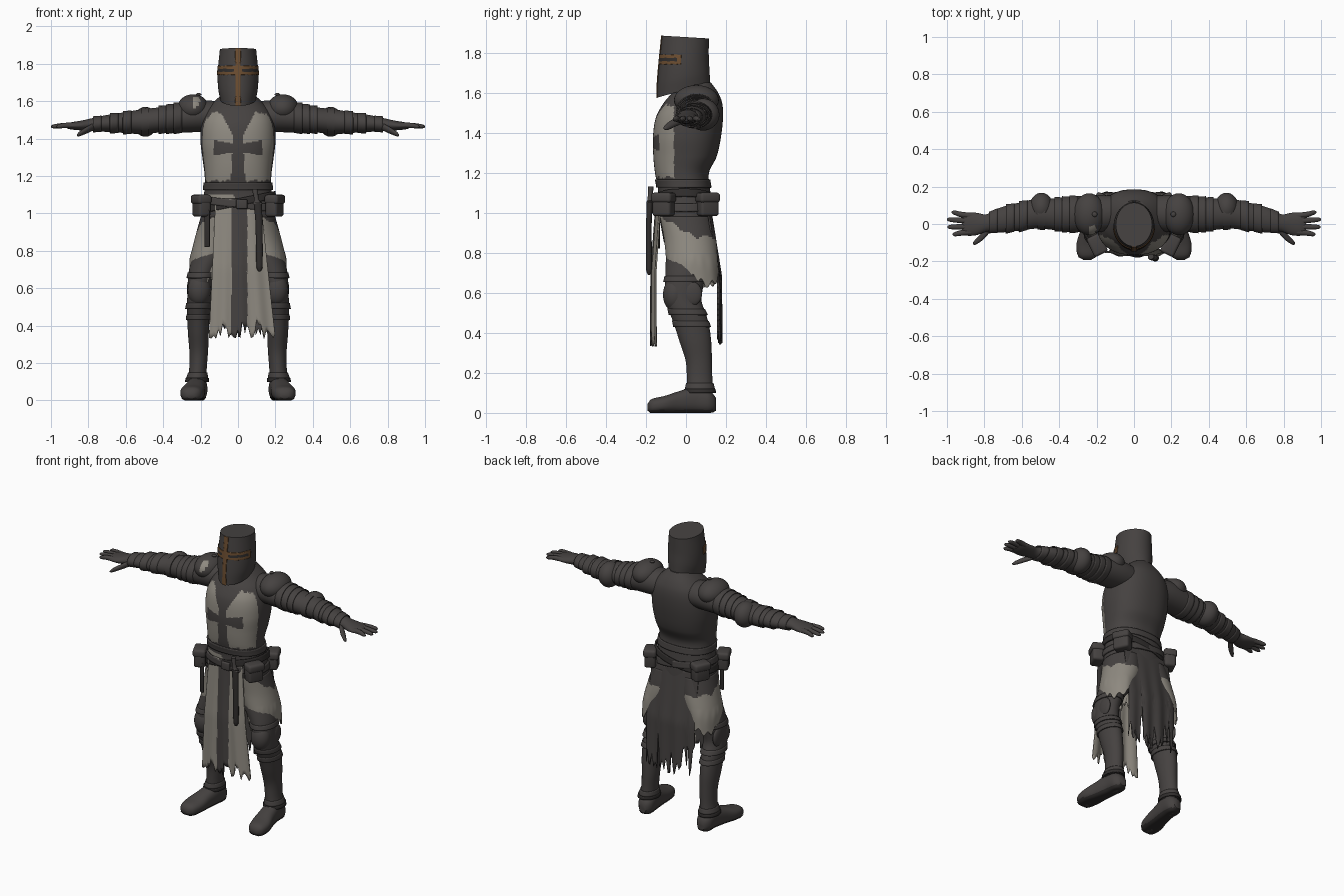
import bpy, bmesh, math, random
from mathutils import Vector

if "Cube" in bpy.data.objects:
    bpy.data.objects.remove(bpy.data.objects["Cube"], do_unlink=True)
random.seed(4)


def material(name, rgb):
    m = bpy.data.materials.new(name)
    m.use_nodes = True
    m.diffuse_color = (*rgb, 1)
    m.node_tree.nodes["Principled BSDF"].inputs["Base Color"].default_value = (*rgb, 1)
    return m


DARK = material("dark grey", (.06, .054, .052))
CLOTH = material("worn linen", (.27, .25, .215))
BRASS = material("dull brass", (.15, .075, .03))
BLACK = material("black leather", (.03, .027, .026))


def finish(name, bm, mats, rule=None, angle=50):
    bmesh.ops.recalc_face_normals(bm, faces=bm.faces)
    if rule:
        for f in bm.faces:
            f.material_index = int(rule(f.calc_center_median()))
    me = bpy.data.meshes.new(name)
    bm.to_mesh(me)
    bm.free()
    for m in mats:
        me.materials.append(m)
    ob = bpy.data.objects.new(name, me)
    bpy.context.collection.objects.link(ob)
    bpy.ops.object.select_all(action='DESELECT')
    ob.select_set(True)
    bpy.context.view_layer.objects.active = ob
    bpy.ops.object.shade_smooth_by_angle(angle=math.radians(angle))
    return ob


def sample(rings, v):
    # smooth interpolation between cross-sections (position, centre a, centre b, radius a, radius b)
    n = len(rings)
    i = max([k for k in range(n - 1) if rings[k][0] <= v + 1e-9] or [0])
    p, a, b, q = rings[max(i - 1, 0)], rings[i], rings[i + 1], rings[min(i + 2, n - 1)]
    h = b[0] - a[0]
    t = (v - a[0]) / h
    out = []
    for k in range(1, 5):
        ma, mb = (b[k] - p[k]) / (b[0] - p[0]) * h, (q[k] - a[k]) / (q[0] - a[0]) * h
        out.append(a[k] + t * ma + t * t * (3 * (b[k] - a[k]) - 2 * ma - mb)
                   + t ** 3 * (2 * (a[k] - b[k]) + ma + mb))
    return out


def loft(name, rings, axis='z', mats=(DARK,), rule=None, keep=None, warp=None, steps=24, segs=32,
         power=2, side=1, lo=None, hi=None, grow=0, flare=0, cap=True, thick=0):
    rings = sorted(rings)
    lo = rings[0][0] if lo is None else lo
    hi = rings[-1][0] if hi is None else hi
    bm = bmesh.new()
    loops = []
    for j in range(steps + 1):
        v = lo + (hi - lo) * j / steps
        ca, cb, ra, rb = sample(rings, v)
        g = grow + flare * j / steps
        loop = []
        for k in range(segs):
            t = math.tau * (k + .5) / segs
            c, s = math.cos(t), math.sin(t)
            a = ca + (ra + g) * math.copysign(abs(c) ** (2 / power), c)
            b = cb + (rb + g) * math.copysign(abs(s) ** (2 / power), s)
            co = Vector({'z': (side * a, b, v), 'x': (side * v, a, b), 'y': (side * a, v, max(b, 0))}[axis])
            loop.append(bm.verts.new(warp(co) if warp else co))
        loops.append(loop)
    for r, s in zip(loops, loops[1:]):
        for k in range(segs):
            bm.faces.new((r[k - 1], r[k], s[k], s[k - 1]))
    if cap:
        bm.faces.new(loops[0])
        bm.faces.new(loops[-1])
    if keep:
        bmesh.ops.delete(bm, geom=[f for f in bm.faces if not keep(f.calc_center_median())], context='FACES')
    ob = finish(name, bm, mats, rule)
    if thick:
        ob.modifiers.new("thickness", 'SOLIDIFY').thickness = thick
    return ob


def ball(name, centre, size, mats=(DARK,), rule=None):
    bm = bmesh.new()
    bmesh.ops.create_uvsphere(bm, u_segments=32, v_segments=20, radius=1)
    for v in bm.verts:
        v.co = Vector([c + s * x for c, s, x in zip(centre, size, v.co)])
    return finish(name, bm, mats, rule)


def box(name, centre, size, turn=0, mat=DARK, bevel=.015):
    bm = bmesh.new()
    bmesh.ops.create_cube(bm, size=1)
    for v in bm.verts:
        v.co = Vector([s * x for s, x in zip(size, v.co)])
    bmesh.ops.bevel(bm, geom=bm.edges[:], offset=bevel, segments=3, affect='EDGES', profile=.5)
    ob = finish(name, bm, (mat,))
    ob.location, ob.rotation_euler.z = centre, turn
    return ob


def sheet(name, top, bottom, z_top, z_low, y_top, y_low, bow, mats, rule=None, ragged=.1):
    # hanging cloth with a torn lower edge
    bm, nx, nz = bmesh.new(), 60, 24
    hem = [z_low + ragged * random.random() ** 2 + (.05 if i % 9 == 4 else 0) for i in range(nx // 2 + 2)]
    rows = []
    for j in range(nz + 1):
        row = []
        for i in range(nx + 1):
            u = i / nx
            low = (hem[i // 2] + hem[(i + 1) // 2]) / 2
            z = z_top + (low - z_top) * j / nz
            t = (z_top - z) / (z_top - z_low)
            x0, x1 = [a + (b - a) * t for a, b in zip(top, bottom)]
            y = y_top + (y_low - y_top) * min(1, t * 2) + bow * (2 * u - 1) ** 2
            row.append(bm.verts.new((x0 + (x1 - x0) * u, y + .006 * t * math.sin(u * 22), z)))
        rows.append(row)
    for r, s in zip(rows, rows[1:]):
        for k in range(nx):
            bm.faces.new((r[k], r[k + 1], s[k + 1], s[k]))
    ob = finish(name, bm, mats, rule)
    ob.modifiers.new("thickness", 'SOLIDIFY').thickness = .008


# Torso with painted chest cross
torso = [(.85, 0, .01, .19, .12), (.93, 0, .005, .2, .13), (1.02, 0, -.005, .195, .135), (1.12, 0, -.01, .18, .13),
         (1.2, 0, -.02, .178, .135), (1.28, 0, -.005, .188, .158), (1.38, 0, .005, .2, .17),
         (1.48, 0, .018, .195, .167), (1.55, 0, .035, .17, .145), (1.6, 0, .045, .125, .115), (1.65, 0, .04, .07, .085)]


def chest_paint(c):
    x, z = abs(c.x), c.z
    if c.y < -.08 and -.17 < c.x < -.02 and 1.06 < z < 1.1:
        return 1
    torn = .006 * math.sin(c.x * 90) + .004 * math.sin(c.x * 210)
    panel = c.y < -.06 and 1.175 + torn < z < 1.54 + torn - 8 * (x - .11) ** 2
    stem = x < .03 + .5 * max(0, z - 1.42) + .2 * max(0, 1.24 - z)
    arms = x < .13 and abs(z - 1.35) < .018 + .18 * x
    return panel and not stem and not arms


loft("torso", torso, mats=(DARK, CLOTH), rule=chest_paint, steps=130, segs=160, power=2.3)

# Waist bands and slanted belt
loft("waist_sash", torso, lo=1.125, hi=1.165, grow=.008, steps=6, segs=64, power=2.3, thick=.01, cap=False)
for name, slope, mid, mat in (("belt", -.12, 1.05, DARK), ("sword_belt", .2, 1.06, BLACK)):
    loft(name, torso, lo=mid - .02, hi=mid + .02, grow=.014, steps=5, segs=64, power=2.3, mats=(mat,), cap=False,
         thick=.01, warp=lambda c, k=slope: c + Vector((0, 0, k * c.x)))
box("buckle", (.02, -.158, 1.05), (.06, .02, .05), bevel=.006)

# Helmet: tilted open rim and flat crown
helm = [(1.615, 0, -.012, .096, .132), (1.68, 0, -.012, .107, .13), (1.76, 0, -.01, .108, .124),
        (1.877, 0, -.003, .097, .117)]
rim_tilt = lambda c: c + Vector((0, 0, c.y * (.28 - .34 * (c.z - 1.615) / .262)))
loft("helmet", helm, warp=rim_tilt, steps=30, segs=96)
bar = lambda c: abs(c.z - 1.765) < .024 and c.y < -.025
loft("helmet_cross", helm, mats=(BRASS, BLACK), warp=rim_tilt, steps=90, segs=240, grow=.004, cap=False, thick=.004,
     keep=lambda c: c.y < 0 and (abs(c.x) < .014 or bar(c)),
     rule=lambda c: abs(c.z - 1.765) < .008 and abs(c.x) > .022 and c.y < -.045)

# Skirts
sheet("front_skirt", (-.12, .12), (-.155, .2), 1.08, .33, -.15, -.175, .02, (CLOTH, DARK),
      lambda c: -.035 < c.x < .05)
sheet("back_skirt", (-.17, .17), (-.18, .18), 1.03, .34, .125, .178, -.015, (DARK,), ragged=.25)

# Sheathed dagger and hanging strap
loft("dagger_sheath", [(.69, .115, -.185, .006, .006), (.71, .115, -.185, .016, .014), (.95, .112, -.185, .019, .014),
                       (1.06, .105, -.18, .022, .016)], mats=(BLACK,))
loft("dagger_grip", [(1.05, .105, -.18, .03, .016), (1.07, .1, -.18, .014, .012), (1.13, .09, -.175, .016, .014)])
box("hanging_strap", (-.165, -.14, .92), (.03, .015, .2), -.3, BLACK, .005)

arm = [(.1, .06, 1.52, .09, .08), (.2, .055, 1.52, .1, .085), (.32, .052, 1.51, .095, .078), (.42, .052, 1.5, .085, .068),
       (.52, .055, 1.49, .08, .066), (.62, .038, 1.485, .075, .054), (.72, .02, 1.48, .066, .043),
       (.79, .005, 1.475, .047, .032), (.84, 0, 1.47, .06, .026), (.9, 0, 1.468, .062, .018), (.92, 0, 1.468, .05, .01)]
leg = [(.1, .22, .07, .052, .068), (.17, .214, .068, .047, .064), (.26, .21, .064, .05, .066), (.36, .212, .046, .056, .08),
       (.44, .212, .028, .059, .087), (.5, .21, .008, .064, .09), (.56, .207, -.012, .064, .09),
       (.63, .203, -.01, .066, .096), (.7, .185, -.003, .077, .1), (.8, .14, .01, .095, .11), (.94, .1, .02, .095, .11)]
foot = [(-.192, .25, .03, .02, .015), (-.175, .25, .034, .048, .034), (-.11, .244, .042, .064, .042),
        (-.03, .23, .055, .056, .055), (.05, .218, .065, .052, .065), (.12, .214, .055, .048, .055),
        (.15, .213, .045, .025, .03)]
shorts = [(.64, .175, .035, .085, .125), (.75, .16, .03, .097, .128), (.87, .12, .02, .11, .13), (.98, .1, 0, .1, .13)]


def torn_hem(c):
    a = math.atan2(c.y, abs(c.x) - .16)
    lift = .02 * math.sin(a * 5) + .016 * math.sin(a * 17 + c.x * 9) + .02
    return c + Vector((0, 0, lift * max(0, (.8 - c.z) / .16)))


for s, word in ((1, "left"), (-1, "right")):
    # Arm with layered plates
    loft(word + "_arm", arm, 'x', side=s, steps=50)
    for k, x in enumerate((.3, .34, .38, .57, .64, .73)):
        loft(f"{word}_arm_plate_{k}", arm, 'x', side=s, lo=x, hi=x + .045, grow=.002, flare=.007, steps=4, cap=False,
             thick=.006)
    ball(word + "_shoulder_plate", (s * .24, .052, 1.562), (.085, .112, .075), (DARK, CLOTH),
         lambda c: c.x < 0 and ((c.x + .225) / .02) ** 2 + ((c.z - 1.595) / .03) ** 2 < 1 and c.y < .02)
    ball(word + "_shoulder_rivet", (s * .21, .052, 1.636), (.014, .014, .008))
    ball(word + "_elbow_guard", (s * .495, .085, 1.49), (.065, .082, .08))
    loft(word + "_elbow_rim", arm, 'x', side=s, lo=.475, hi=.515, grow=.006, steps=4)
    # Hand
    for k, (x, y0, y1) in enumerate(((.975, .042, .062), (1, .015, .024), (.997, -.014, -.016), (.97, -.042, -.055))):
        loft(f"{word}_finger_{k}", [(.86, y0, 1.47, .016, .015), (.93, (y0 + y1) / 2, 1.47, .015, .014),
                                    (x - .01, y1, 1.465, .011, .01), (x, y1, 1.464, .004, .004)], 'x', side=s, segs=14)
    loft(word + "_thumb", [(.77, -.025, 1.465, .02, .02), (.81, -.065, 1.445, .022, .018),
                           (.85, -.098, 1.424, .014, .012), (.862, -.105, 1.418, .004, .004)], 'x', side=s, segs=14)
    # Leg, boot and armour
    loft(word + "_leg", leg, side=s, steps=50)
    loft(word + "_boot", foot, 'y', side=s, power=2.4)
    loft(word + "_boot_sole", foot, 'y', side=s, power=2.4, grow=.004, mats=(BLACK,), cap=False,
         keep=lambda c: c.z < .014)
    for k, (z, m) in enumerate(((.12, DARK), (.43, DARK), (.49, DARK), (.655, DARK))):
        loft(f"{word}_leg_band_{k}", leg, side=s, lo=z, hi=z + .03, grow=.009, flare=-.005, steps=4, mats=(m,),
             cap=False, thick=.008)
    loft(word + "_ankle_strap", leg, side=s, lo=.1, hi=.12, grow=.012, steps=3, mats=(BLACK,), cap=False, thick=.008)
    ball(word + "_knee_cap", (s * .207, -.055, .59), (.062, .06, .085))
    ball(word + "_knee_wing", (s * .255, .03, .595), (.018, .05, .06))
    # Torn thigh cloth
    loft(word + "_thigh_cloth", shorts, side=s, mats=(DARK, CLOTH), cap=False, thick=.007, warp=torn_hem, steps=40,
         segs=96, rule=lambda c: c.z < .88 + .6 * max(0, .04 - c.y) + .008 * math.sin(c.y * 80))
    # Belt pouches
    for place, x, y, turn in (("front", .195, -.112, .45), ("rear", .18, .108, -.45)):
        box(f"{word}_{place}_pouch", (s * x, y, 1.04), (.07, .1, .115), s * -turn)
        box(f"{word}_{place}_pouch_flap", (s * (x + .002), y, 1.075), (.08, .11, .05), s * -turn)
